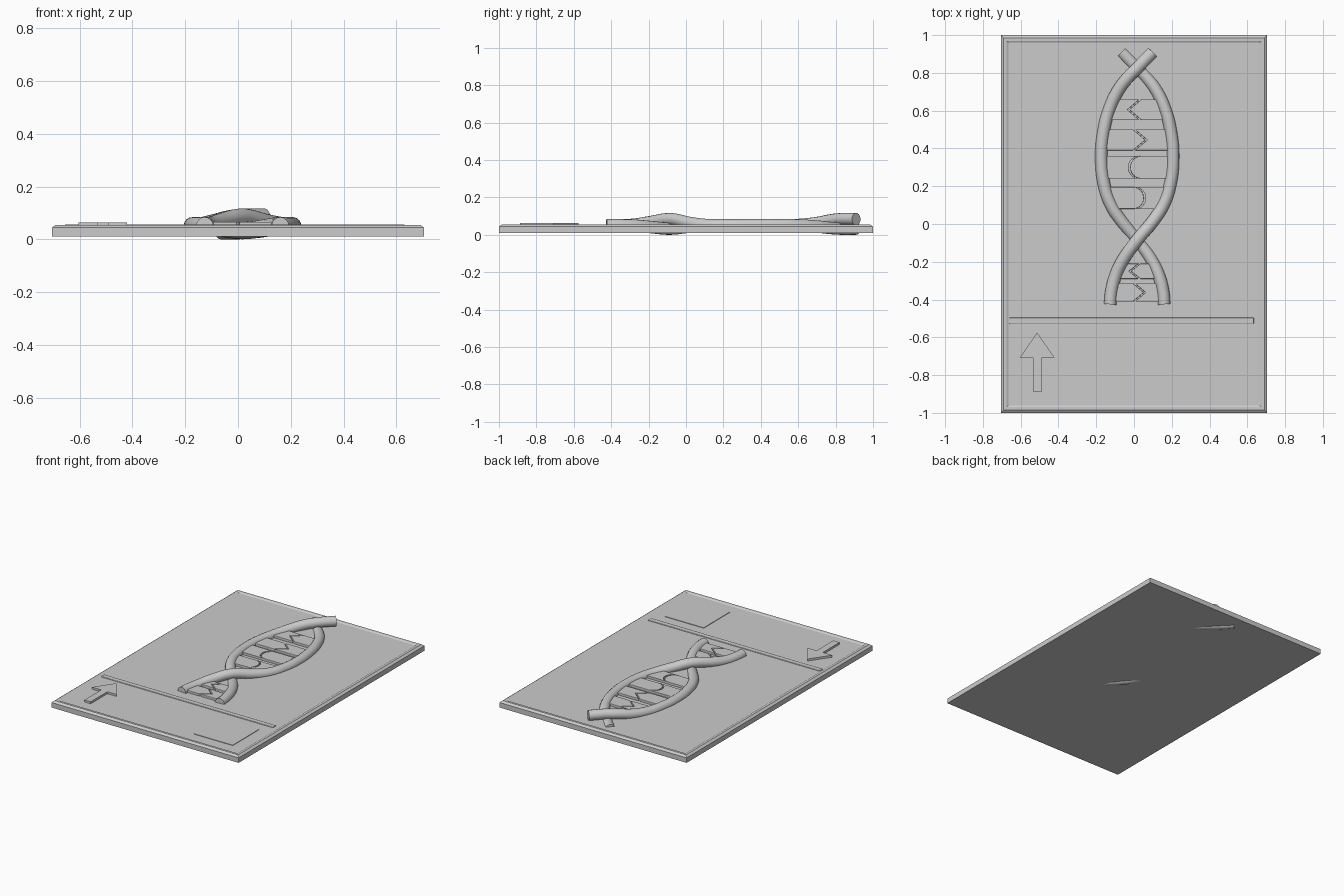
import bpy, bmesh, math

if "Cube" in bpy.data.objects:
    bpy.data.objects.remove(bpy.data.objects["Cube"])

CX = 0.017        # centre line of the double helix
FLOOR = 0.05      # top of the card inside its rim


def finish(name, bm, bevel=0.0):
    bmesh.ops.recalc_face_normals(bm, faces=bm.faces)
    me = bpy.data.meshes.new(name)
    bm.to_mesh(me)
    bm.free()
    ob = bpy.data.objects.new(name, me)
    bpy.context.collection.objects.link(ob)
    if bevel:
        m = ob.modifiers.new("soft_edge", 'BEVEL')
        m.width, m.segments, m.limit_method = bevel, 2, 'ANGLE'
        m.angle_limit = math.radians(40)
    return ob


def prism(name, outline, z0, z1, bevel=0.0):
    bm = bmesh.new()
    face = bm.faces.new([bm.verts.new((x, y, z0)) for x, y in outline])
    ext = bmesh.ops.extrude_face_region(bm, geom=[face])
    for v in ext["geom"]:
        if isinstance(v, bmesh.types.BMVert):
            v.co.z = z1
    return finish(name, bm, bevel)


def rect(x0, x1, y0, y1):
    return [(x0, y0), (x1, y0), (x1, y1), (x0, y1)]


# Card: stacked rectangular rings give the chamfered rim and recessed floor
bm = bmesh.new()
rings = []
for x, y, z in [(0.705, 1, 0.01), (0.705, 1, 0.044), (0.69, 0.985, 0.055),
                (0.674, 0.969, 0.055), (0.665, 0.96, FLOOR)]:
    rings.append([bm.verts.new((px, py, z)) for px, py in rect(-x, x, -y, y)])
for a, b in zip(rings, rings[1:]):
    for i in range(4):
        j = (i + 1) % 4
        bm.faces.new((a[i], a[j], b[j], b[i]))
bm.faces.new(rings[0])
bm.faces.new(rings[-1])
finish("card", bm)

# Divider ridge, square pad and arrow
prism("divider_ridge", rect(-0.66, 0.635, -0.53, -0.495), 0.03, 0.0555, 0.005)
prism("square_pad", rect(0.287, 0.58, -0.885, -0.6), 0.03, 0.0535)
prism("arrow", [(-0.535, -0.888), (-0.488, -0.888), (-0.488, -0.708), (-0.42, -0.708),
                (-0.513, -0.575), (-0.605, -0.708), (-0.535, -0.708)], 0.03, 0.064)

# Strand path: (y, sideways offset from the helix centre)
PATH = [(-0.425, -0.143), (-0.36, -0.137), (-0.28, -0.117), (-0.2, -0.081),
        (-0.085, 0.0), (0.02, 0.087), (0.1, 0.138), (0.2, 0.173), (0.35, 0.19),
        (0.5, 0.176), (0.6, 0.15), (0.7, 0.105), (0.77, 0.054), (0.825, 0.0), (0.91, -0.082)]


def half_width(y):
    for (y0, d0), (y1, d1) in zip(PATH, PATH[1:]):
        if y0 <= y <= y1:
            return abs(d0 + (d1 - d0) * (y - y0) / (y1 - y0))
    return 0.14


def lift(y, side):
    # one strand rises and the other dips at each crossing
    low = math.exp(-((y + 0.095) / 0.12) ** 2)
    high = math.exp(-((min(y, 0.84) - 0.84) / 0.14) ** 2)
    k = side * (low - high)
    return 0.051 + (0.033 if k > 0 else 0.018) * k


# Two round strands
for name, side in (("strand_a", 1), ("strand_b", -1)):
    cu = bpy.data.curves.new(name + "_path", 'CURVE')
    cu.dimensions = '3D'
    cu.bevel_depth, cu.bevel_resolution = 0.033, 6
    cu.resolution_u, cu.use_fill_caps = 6, True
    sp = cu.splines.new('BEZIER')
    sp.bezier_points.add(len(PATH) - 1)
    for p, (y, d) in zip(sp.bezier_points, PATH):
        p.co = (CX + side * d, y, lift(y, side))
        p.handle_left_type = p.handle_right_type = 'AUTO'
    tmp = bpy.data.objects.new(name + "_path", cu)
    bpy.context.collection.objects.link(tmp)
    bpy.context.view_layer.update()
    me = bpy.data.meshes.new_from_object(tmp.evaluated_get(bpy.context.evaluated_depsgraph_get()))
    bpy.data.objects.remove(tmp)
    ob = bpy.data.objects.new(name, me)
    bpy.context.collection.objects.link(ob)
    bpy.ops.object.select_all(action='DESELECT')
    ob.select_set(True)
    bpy.context.view_layer.objects.active = ob
    bpy.ops.object.shade_smooth_by_angle(angle=math.radians(40))


# Rungs: two interlocking halves with a pointed or rounded joint
def joint(y0, y1, x_end, x_tip, rounded):
    pts = []
    steps = 16 if rounded else 2
    for i in range(steps + 1):
        t = -1 + 2 * i / steps
        if rounded:
            t = math.sin(t * math.pi / 2)
            f = math.sqrt(max(0, 1 - t * t))
        else:
            f = 1 - abs(t)
        pts.append((x_end + (x_tip - x_end) * f, (y0 + y1) / 2 + t * (y1 - y0) / 2))
    return pts


RUNGS = [(0.55, 0.66, 0.035, -0.03, False), (0.39, 0.50, 0.0, 0.065, False),
         (0.24, 0.36, 0.035, -0.025, True), (0.08, 0.195, 0.0, 0.057, True),
         (-0.29, -0.21, 0.03, -0.022, False), (-0.41, -0.315, 0.0, 0.057, False)]
for n, (y0, y1, x_end, x_tip, rounded) in enumerate(RUNGS, 1):
    seam = joint(y0, y1, x_end, x_tip, rounded)
    for label, side in (("left", -1), ("right", 1)):
        inner = [(x + side * 0.005, y) for x, y in seam]
        outer = [(CX + side * half_width(y), y) for y in (y1, y0)]
        prism(f"rung_{n}_{label}", inner + outer, 0.035, 0.066, 0.003)
